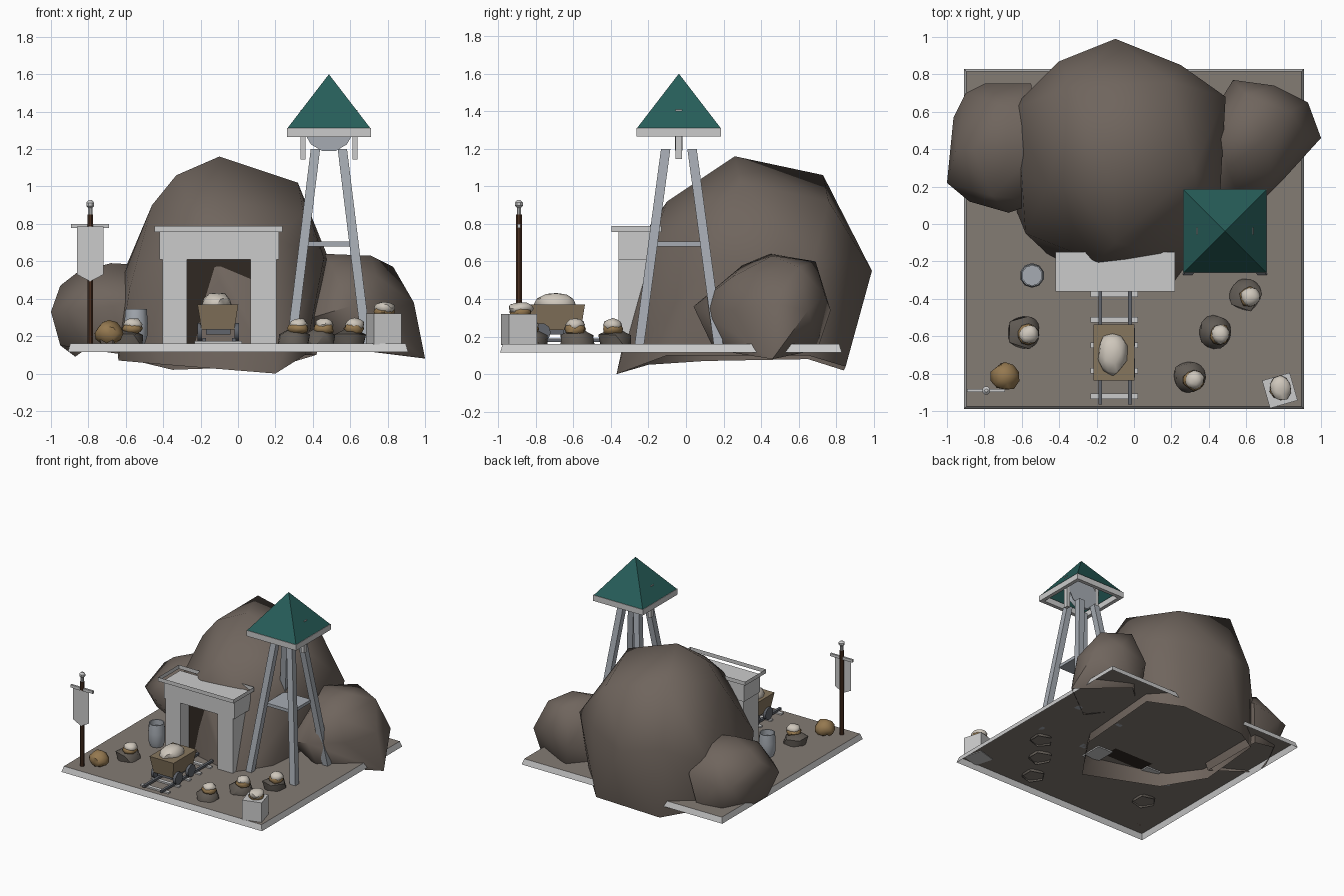
import bpy, bmesh, math, random
from mathutils import Vector, Matrix

if "Cube" in bpy.data.objects:
    bpy.data.objects.remove(bpy.data.objects["Cube"])

random.seed(4)


def mat(name, rgb):
    m = bpy.data.materials.new(name)
    m.diffuse_color = (*rgb, 1)
    m.use_nodes = True
    m.node_tree.nodes["Principled BSDF"].inputs["Base Color"].default_value = m.diffuse_color
    return m


ROCK = mat("rock_brown", (0.16, 0.13, 0.11))
GROUND = mat("ground", (0.23, 0.20, 0.175))
DARK = mat("tunnel_dark", (0.03, 0.022, 0.016))
TEAL = mat("roof_teal", (0.02, 0.11, 0.1))
WOOD = mat("cart_wood", (0.24, 0.18, 0.11))
POLE = mat("pole_brown", (0.07, 0.03, 0.015))
ORE = mat("pale_ore", (0.62, 0.57, 0.5))
GOLD = mat("ochre_ore", (0.3, 0.19, 0.08))
STONE = mat("dark_stone", (0.12, 0.105, 0.09))
METAL = mat("rail_metal", (0.12, 0.13, 0.15))
STEEL = mat("steel_grey", (0.38, 0.41, 0.45))


def finish(name, bm, m=None, smooth=None):
    bmesh.ops.recalc_face_normals(bm, faces=bm.faces)
    me = bpy.data.meshes.new(name)
    bm.to_mesh(me)
    bm.free()
    ob = bpy.data.objects.new(name, me)
    bpy.context.collection.objects.link(ob)
    if m:
        me.materials.append(m)
    if smooth:
        bpy.ops.object.select_all(action='DESELECT')
        ob.select_set(True)
        bpy.context.view_layer.objects.active = ob
        bpy.ops.object.shade_smooth_by_angle(angle=math.radians(smooth))
    return ob


def open_bottom(bm, limit):
    """Remove the faces that look down: buried rocks are open shells."""
    bmesh.ops.recalc_face_normals(bm, faces=bm.faces)
    bm.normal_update()
    bmesh.ops.delete(bm, geom=[f for f in bm.faces if f.normal.z < limit], context='FACES')


def box(name, x, y, z, m=None, taper=0.0, rot=0.0):
    """Box from (min, max) ranges; taper moves the top outward, rot turns about its own z."""
    bm = bmesh.new()
    bmesh.ops.create_cube(bm, size=1)
    c = Vector((sum(x) / 2, sum(y) / 2, sum(z) / 2))
    for v in bm.verts:
        t = 2 * taper if v.co.z > 0 else 0
        v.co = Vector((v.co.x * (x[1] - x[0] + t), v.co.y * (y[1] - y[0] + t), v.co.z * (z[1] - z[0])))
    bmesh.ops.transform(bm, matrix=Matrix.Translation(c) @ Matrix.Rotation(rot, 4, 'Z'), verts=bm.verts)
    return finish(name, bm, m)


def hull(name, pts, m, smooth=62):
    bm = bmesh.new()
    for p in pts:
        bm.verts.new(p)
    r = bmesh.ops.convex_hull(bm, input=bm.verts)
    bmesh.ops.delete(bm, geom=[v for v in r["geom_interior"] if isinstance(v, bmesh.types.BMVert)], context='VERTS')
    open_bottom(bm, -0.8)
    return finish(name, bm, m, smooth)


def blob(name, c, r, m, sub=1, opened=False):
    bm = bmesh.new()
    bmesh.ops.create_icosphere(bm, subdivisions=sub, radius=1)
    if opened:
        open_bottom(bm, -0.7)
    for v in bm.verts:
        v.co *= random.uniform(0.9, 1.1)
        v.co = Vector(c) + Vector(v.co[i] * r[i] for i in range(3))
    return finish(name, bm, m, 50)


def lathe(name, c, prof, n, m=None, axis='Z', smooth=40):
    bm = bmesh.new()
    R = {'Z': Matrix(), 'X': Matrix.Rotation(math.pi / 2, 4, 'Y'), 'Y': Matrix.Rotation(math.pi / 2, 4, 'X')}[axis]
    rings = [[bm.verts.new(Vector(c) + R @ Vector((r * math.cos(a), r * math.sin(a), h)))
              for a in [2 * math.pi * (i + 0.5) / n for i in range(n)]] for r, h in prof]
    for a, b in zip(rings, rings[1:]):
        for i in range(n):
            bm.faces.new((a[i], a[(i + 1) % n], b[(i + 1) % n], b[i]))
    bm.faces.new(rings[0])
    bm.faces.new(rings[-1])
    return finish(name, bm, m, smooth)


def beam(name, a, b, w):
    """Slanted square post with level ends."""
    bm = bmesh.new()
    bmesh.ops.create_cube(bm, size=w)
    for v in bm.verts:
        v.co = Vector(b if v.co.z > 0 else a) + Vector((v.co.x, v.co.y, 0))
    return finish(name, bm, STEEL)


# Base: ground sheet with a grey rim, open underneath
bm = bmesh.new()
out = [bm.verts.new((x, y, 0.115)) for x, y in ((-0.91, -0.99), (0.91, -0.99), (0.91, 0.83), (-0.91, 0.83))]
inn = [bm.verts.new((v.co.x * 0.985, v.co.y + (0.014 if v.co.y < 0 else -0.014), 0.16)) for v in out]
for i in range(4):
    bm.faces.new((out[i], out[(i + 1) % 4], inn[(i + 1) % 4], inn[i]))
bm.faces.new(inn).material_index = 1
base = finish("base_plate", bm, mat("rim_grey", (0.6, 0.6, 0.6)))
base.data.materials.append(GROUND)

# Boulders
hull("main_boulder", [
    (-0.1, 0.26, 1.16), (-0.33, 0.73, 1.06), (0.32, 0.29, 1.02), (-0.46, 0.2, 0.9), (0.2, 0.76, 0.92),
    (0.35, 0.1, 0.86), (-0.33, 0.2, 1.06), (-0.1, 0.99, 0.55), (0.49, 0.68, 0.6), (-0.65, 0.62, 0.45),
    (-0.4, 0.87, 0.6), (0.25, 0.85, 0.6), (0.46, 0.15, 0.62), (-0.58, -0.05, 0.45), (-0.6, 0.25, 0.55),
    (-0.2, -0.2, 0.78), (0.2, -0.17, 0.72), (-0.1, -0.1, 0.92), (-0.64, 0.1, 0.07), (-0.6, 0.65, 0.08),
    (0.2, -0.37, 0.0), (-0.42, -0.2, 0.05), (0.36, -0.1, 0.1), (-0.35, 0.84, 0.02), (0.22, 0.85, 0.04),
    (0.42, 0.65, 0.1), (-0.1, -0.26, 0.5)], ROCK)
hull("right_boulder", [
    (0.46, 0.45, 0.64), (0.71, 0.46, 0.63), (0.83, 0.6, 0.57), (0.6, 0.69, 0.6), (0.53, 0.77, 0.34),
    (0.93, 0.65, 0.34), (0.94, 0.46, 0.38), (1.0, 0.46, 0.08), (0.6, 0.04, 0.36), (0.74, 0.25, 0.52),
    (0.8, 0.24, 0.34), (0.5, 0.3, 0.58), (0.4, 0.1, 0.3), (0.62, 0.15, 0.13), (0.6, 0.7, 0.13),
    (0.3, 0.4, 0.2), (0.75, 0.74, 0.42)], ROCK)
hull("left_boulder", [
    (-1.0, 0.22, 0.33), (-0.965, 0.57, 0.36), (-0.9, 0.7, 0.36), (-0.8, 0.75, 0.35), (-0.55, 0.75, 0.4),
    (-0.88, 0.12, 0.34), (-0.67, 0.06, 0.36), (-0.5, 0.12, 0.4), (-0.68, 0.35, 0.59), (-0.86, 0.4, 0.54),
    (-0.95, 0.4, 0.47), (-0.68, 0.62, 0.56), (-0.5, 0.4, 0.58), (-0.95, 0.3, 0.15), (-0.87, 0.5, 0.09),
    (-0.6, 0.15, 0.1), (-0.6, 0.7, 0.1), (-0.8, 0.68, 0.14), (-0.76, 0.15, 0.49)], ROCK)

# Mine entrance
box("tunnel_shadow", (-0.28, 0.08), (-0.245, -0.12), (0.16, 0.62), DARK)
for side, x in (("left", (-0.404, -0.272)), ("right", (0.067, 0.205))):
    box(side + "_pillar", x, (-0.36, -0.17), (0.15, 0.615))
box("lintel", (-0.42, 0.22), (-0.36, -0.15), (0.61, 0.757))
bm = bmesh.new()  # open cornice band
loop = [(-0.446, -0.398), (0.238, -0.398), (0.238, -0.13), (-0.446, -0.13)]
lo, hi = [[bm.verts.new((x, y, z)) for x, y in loop] for z in (0.757, 0.789)]
for i in range(4):
    j = (i + 1) % 4
    bm.faces.new((lo[i], lo[j], hi[j], hi[i]))
finish("cornice_band", bm)

# Headframe tower
TX, TY = 0.486, -0.038
for sx in (-1, 1):
    for sy in (-1, 1):
        beam("tower_leg", (TX + sx * 0.2, TY + sy * 0.21, 0.16), (TX + sx * 0.072, TY + sy * 0.07, 1.2), 0.05)
    x = TX + sx * 0.139
    box("wheel_bracket", (x - 0.014, x + 0.014), (TY - 0.018, TY + 0.018), (1.145, 1.408))
    box("eave_side", sorted((TX + sx * 0.195, TX + sx * 0.225)), (TY - 0.225, TY + 0.225), (1.265, 1.312))
    box("eave_end", (TX - 0.195, TX + 0.195), sorted((TY + sx * 0.195, TY + sx * 0.225)), (1.265, 1.312))
box("tower_platform", (TX - 0.12, TX + 0.12), (TY - 0.12, TY + 0.12), (0.68, 0.705), STEEL)
lathe("winding_wheel", (TX, TY, 1.32), [(0.135, -0.02), (0.115, 0), (0.135, 0.02)], 12, STEEL, axis='Y')
bm = bmesh.new()  # hollow pyramid roof
top = bm.verts.new((TX, TY, 1.6))
ring = [bm.verts.new((TX + a * 0.223, TY + b * 0.223, 1.31)) for a, b in ((-1, -1), (1, -1), (1, 1), (-1, 1))]
for i in range(4):
    bm.faces.new((ring[i], ring[(i + 1) % 4], top))
finish("tower_roof", bm, TEAL)

# Track and cart
for x in (-0.18, -0.022):
    box("rail", (x - 0.01, x + 0.01), (-0.965, -0.25), (0.172, 0.19), METAL)
for i in range(6):
    y = -0.92 + i * 0.136
    box("sleeper", (-0.232, 0.022), (y - 0.015, y + 0.015), (0.161, 0.173))
box("cart_body", (-0.195, -0.02), (-0.815, -0.56), (0.235, 0.37), WOOD, taper=0.022)
box("cart_frame", (-0.17, -0.04), (-0.8, -0.58), (0.21, 0.237), METAL)
for x in (-0.205, -0.007):
    for y in (-0.77, -0.605):
        lathe("cart_wheel", (x, y, 0.222), [(0.05, -0.012), (0.05, 0.012)], 10, METAL, axis='X')
blob("cart_ore", (-0.115, -0.69, 0.365), (0.08, 0.115, 0.07), ORE, 2)

# Ore stones
for x, y in ((0.295, -0.82), (0.435, -0.575), (0.595, -0.375), (-0.59, -0.575)):
    blob("ore_stone", (x, y, 0.175), (0.1, 0.1, 0.075), STONE, opened=True)
    blob("ochre_vein", (x + 0.025, y - 0.015, 0.24), (0.055, 0.055, 0.035), GOLD, 2)
    blob("ore_nugget", (x + 0.028, y - 0.015, 0.262), (0.05, 0.05, 0.035), ORE, 2)
blob("ochre_stone", (-0.69, -0.815, 0.215), (0.075, 0.075, 0.065), GOLD, 2, opened=True)

# Crate with ore
box("crate", (0.703, 0.857), (-0.967, -0.813), (0.155, 0.32), None, rot=math.radians(16))
blob("crate_ochre", (0.78, -0.88, 0.33), (0.06, 0.06, 0.035), GOLD, 2)
blob("crate_ore", (0.783, -0.88, 0.35), (0.055, 0.065, 0.036), ORE, 2)

# Barrel, open at the top
lathe("barrel", (-0.545, -0.275, 0),
      [(0.05, 0.16), (0.063, 0.2), (0.066, 0.27), (0.06, 0.345), (0.053, 0.345), (0.053, 0.3)], 10, STEEL)

# Banner
lathe("banner_pole", (-0.79, -0.89, 0), [(0.017, 0.16), (0.017, 0.85)], 8, POLE)
lathe("pole_neck", (-0.79, -0.89, 0), [(0.012, 0.845), (0.012, 0.89)], 8)
lathe("pole_knob", (-0.79, -0.89, 0.905), [(0.009, -0.022), (0.023, -0.008), (0.023, 0.008), (0.009, 0.022)], 8)
box("banner_bar", (-0.892, -0.69), (-0.898, -0.882), (0.778, 0.8))
bm = bmesh.new()
bm.faces.new([bm.verts.new((x, -0.908, z)) for x, z in
              ((-0.862, 0.785), (-0.862, 0.53), (-0.79, 0.492), (-0.718, 0.53), (-0.718, 0.785))])
finish("banner_cloth", bm)
